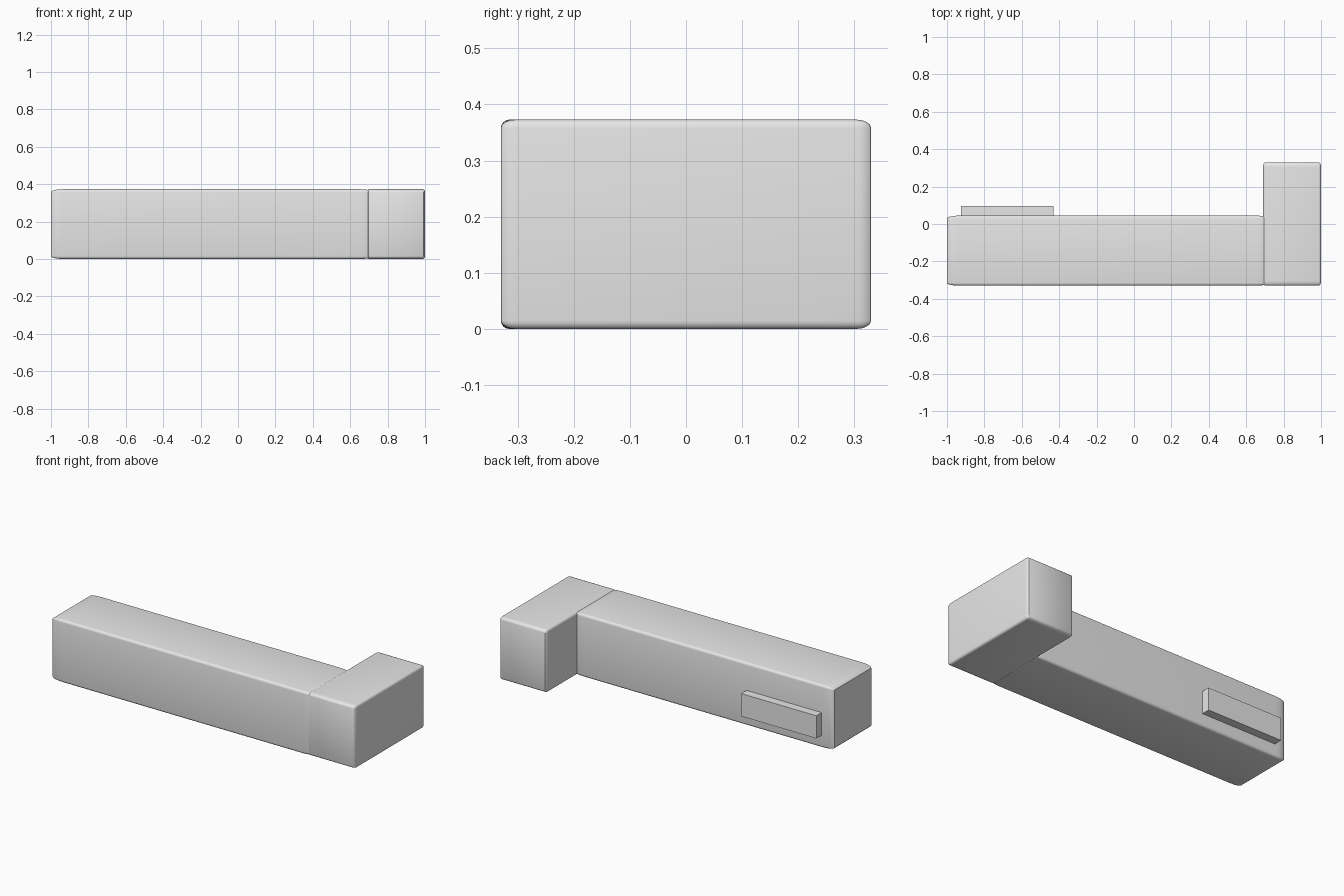
import bpy
import bmesh
from mathutils import Vector

default = bpy.data.objects.get("Cube")
if default:
    bpy.data.objects.remove(default, do_unlink=True)

# One plain grey for every part
grey = bpy.data.materials.new("light_grey")
grey.use_nodes = True
grey.diffuse_color = (0.8, 0.8, 0.8, 1)
grey.node_tree.nodes["Principled BSDF"].inputs["Base Color"].default_value = grey.diffuse_color


def block(name, low, high, rounding=0.0):
    """Box between two corners; rounding is a share of each side length."""
    low, high = Vector(low), Vector(high)
    bm = bmesh.new()
    bmesh.ops.create_cube(bm, size=1)
    if rounding:
        bmesh.ops.bevel(bm, geom=bm.edges[:], offset=rounding, segments=4,
                        profile=0.5, affect='EDGES')
    bmesh.ops.scale(bm, vec=high - low, verts=bm.verts)
    bmesh.ops.translate(bm, vec=(low + high) / 2, verts=bm.verts)
    mesh = bpy.data.meshes.new(name)
    bm.to_mesh(mesh)
    bm.free()
    mesh.materials.append(grey)
    obj = bpy.data.objects.new(name, mesh)
    bpy.context.collection.objects.link(obj)
    if rounding:
        bpy.ops.object.select_all(action='DESELECT')
        obj.select_set(True)
        bpy.context.view_layer.objects.active = obj
        bpy.ops.object.shade_smooth_by_angle()
    return obj


# Long beam, end block turned backwards, and a small bar on the beam's back
block("long_beam", (-1, -0.33, 0), (0.72, 0.045, 0.373), 0.04)
block("end_block", (0.69, -0.33, 0), (1, 0.33, 0.373), 0.04)
block("back_bar", (-0.925, 0.03, 0.075), (-0.43, 0.095, 0.21))
